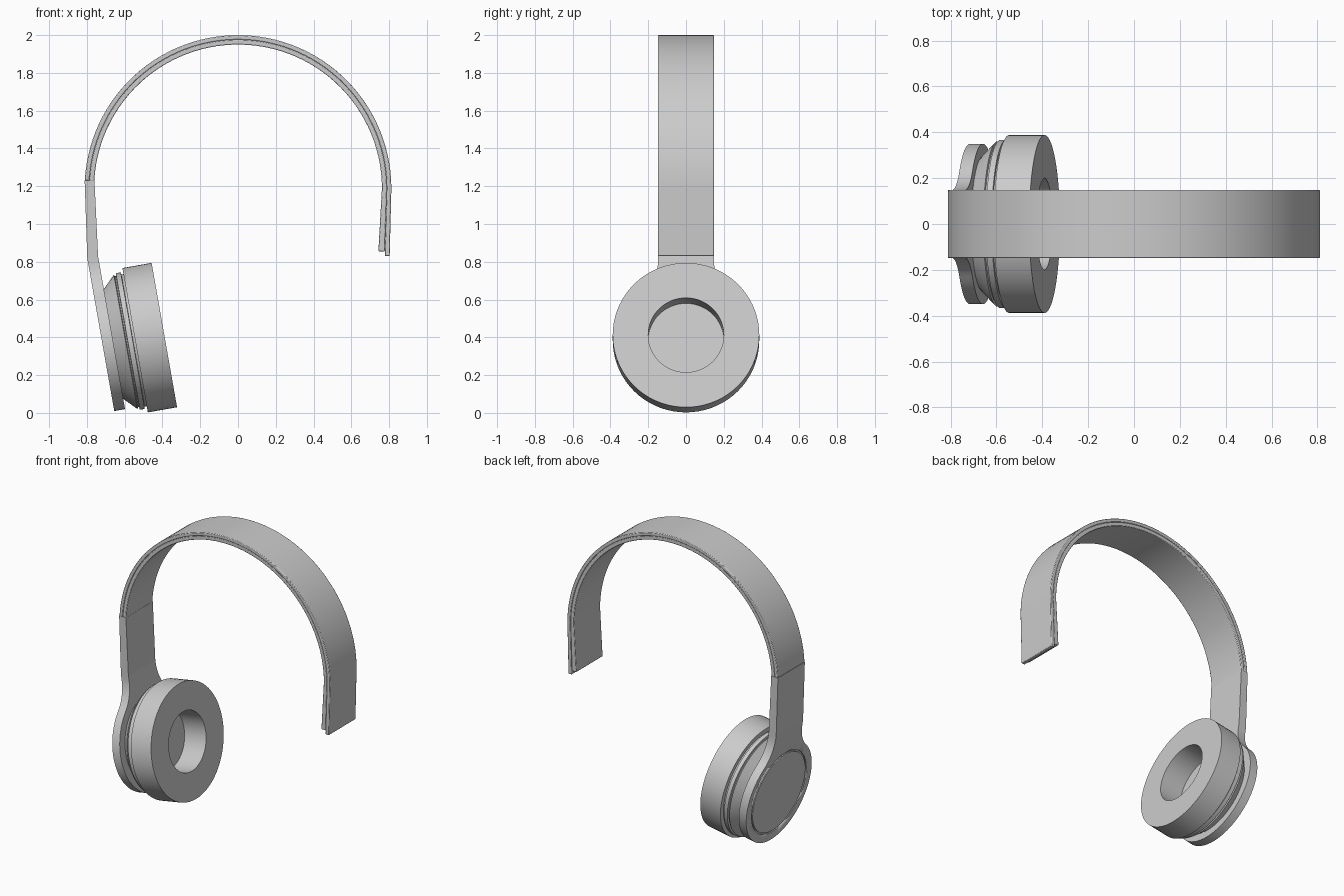
import bpy, bmesh
from math import sin, cos, pi, radians, atan2, sqrt
from mathutils import Matrix, Vector

if "Cube" in bpy.data.objects:
    bpy.data.objects.remove(bpy.data.objects["Cube"])

TILT = radians(10)
# Ear cup frame: local x = cup axis toward the head, z = up along the cup
CUP = Matrix.Translation((-0.39, 0, 0.412)) @ Matrix.Rotation(-TILT, 4, 'Y')
HALF = 0.148  # half width of the band


def finish(bm, name, bevel=0.0, angle=30):
    bmesh.ops.recalc_face_normals(bm, faces=bm.faces)
    me = bpy.data.meshes.new(name)
    bm.to_mesh(me)
    bm.free()
    ob = bpy.data.objects.new(name, me)
    bpy.context.collection.objects.link(ob)
    if bevel:
        mod = ob.modifiers.new("bevel", 'BEVEL')
        mod.width = bevel
        mod.segments = 2
        mod.limit_method = 'ANGLE'
        mod.angle_limit = radians(50)
    bpy.ops.object.select_all(action='DESELECT')
    bpy.context.view_layer.objects.active = ob
    ob.select_set(True)
    bpy.ops.object.shade_smooth_by_angle(angle=radians(angle))
    return ob


def lathe(name, profile, closed=False, n=72):
    """Spin (axis, radius) points around the cup axis."""
    bm = bmesh.new()
    vs = [bm.verts.new((u, 0, r)) for u, r in profile]
    pairs = list(zip(vs, vs[1:])) + ([(vs[-1], vs[0])] if closed else [])
    edges = [bm.edges.new(p) for p in pairs]
    bmesh.ops.spin(bm, geom=vs + edges, cent=(0, 0, 0), axis=(1, 0, 0),
                   angle=2 * pi, steps=n, use_duplicate=False)
    bmesh.ops.remove_doubles(bm, verts=bm.verts, dist=1e-5)
    bm.transform(CUP)
    return finish(bm, name)


def band(name, r_in, r_out, end_in, end_out, end_z, half, n=56):
    """Arched strip with a straight leg on the right side."""
    bm = bmesh.new()
    pairs = [((end_in, end_z), (end_out, end_z))]
    for i in range(n + 1):
        a = radians(177) * i / n
        pairs.append(tuple((r * cos(a), 1.188 + r * sin(a)) for r in (r_in, r_out)))
    rings = []
    for (xi, zi), (xo, zo) in pairs:
        rings.append([bm.verts.new(c) for c in ((xi, -half, zi), (xo, -half, zo),
                                                (xo, half, zo), (xi, half, zi))])
    for a, b in zip(rings, rings[1:]):
        for k in range(4):
            bm.faces.new((a[k], a[(k + 1) % 4], b[(k + 1) % 4], b[k]))
    bm.faces.new(rings[0])
    bm.faces.new(rings[-1])
    return finish(bm, name, 0.004)


# Headband: outer shell and inner lining
band("headband_outer", 0.788, 0.812, 0.777, 0.803, 0.83, HALF)
band("headband_lining", 0.762, 0.788, 0.743, 0.777, 0.855, HALF - 0.002)

# Arm: round paddle blended into a straight neck, then bent up to the band
R, F, TOP = 0.35, 0.25, 0.472
vc = sqrt((R + F) ** 2 - (HALF + F) ** 2)
join = atan2(vc, HALF + F)
side = [(HALF, TOP)]
for i in range(13):
    a = pi + join * i / 12
    side.append((HALF + F + F * cos(a), vc + F * sin(a)))
for i in range(1, 33):
    a = join - (join + pi / 2) * i / 32
    side.append((R * cos(a), R * sin(a)))
outline = side + [(-y, v) for y, v in reversed(side[:-1])]

bm = bmesh.new()
face = bm.faces.new([bm.verts.new((-0.331, y, v)) for y, v in outline])
ext = bmesh.ops.extrude_face_region(bm, geom=[face])
new = [g for g in ext["geom"] if isinstance(g, bmesh.types.BMVert)]
bmesh.ops.translate(bm, verts=new, vec=(0.058, 0, 0))
bm.faces.ensure_lookup_table()
top = [f for f in bm.faces if all(abs(v.co.z - TOP) < 1e-5 for v in f.verts)]
ext = bmesh.ops.extrude_face_region(bm, geom=top)
new = [g for g in ext["geom"] if isinstance(g, bmesh.types.BMVert)]
bm.transform(CUP)
mid = sum(v.co.x for v in new) / len(new)
for v in new:
    v.co.x = -0.812 if v.co.x < mid else -0.76
    v.co.z = 1.231
arm = finish(bm, "arm", angle=8)

# Thin circular groove on the outside of the arm
cutter = lathe("groove_cutter", [(-0.35, 0.282), (-0.35, 0.292),
                                 (-0.323, 0.292), (-0.323, 0.282)], closed=True)
cutter.hide_render = True
cutter.hide_viewport = True
cut = arm.modifiers.new("groove", 'BOOLEAN')
cut.operation = 'DIFFERENCE'
cut.object = cutter

# Ear cup shell: flared back with two stepped rings
lathe("ear_cup", [(-0.277, 0), (-0.277, 0.290), (-0.262, 0.306), (-0.208, 0.361),
                  (-0.204, 0.352), (-0.198, 0.352), (-0.196, 0.367), (-0.170, 0.367),
                  (-0.168, 0.355), (-0.150, 0.355), (-0.150, 0.25), (-0.175, 0.21),
                  (-0.175, 0)])

# Ear cushion with a round well
lathe("ear_cushion", [(-0.157, 0.35), (-0.157, 0.388), (0, 0.388),
                      (0, 0.2), (-0.168, 0.2), (-0.168, 0)])
